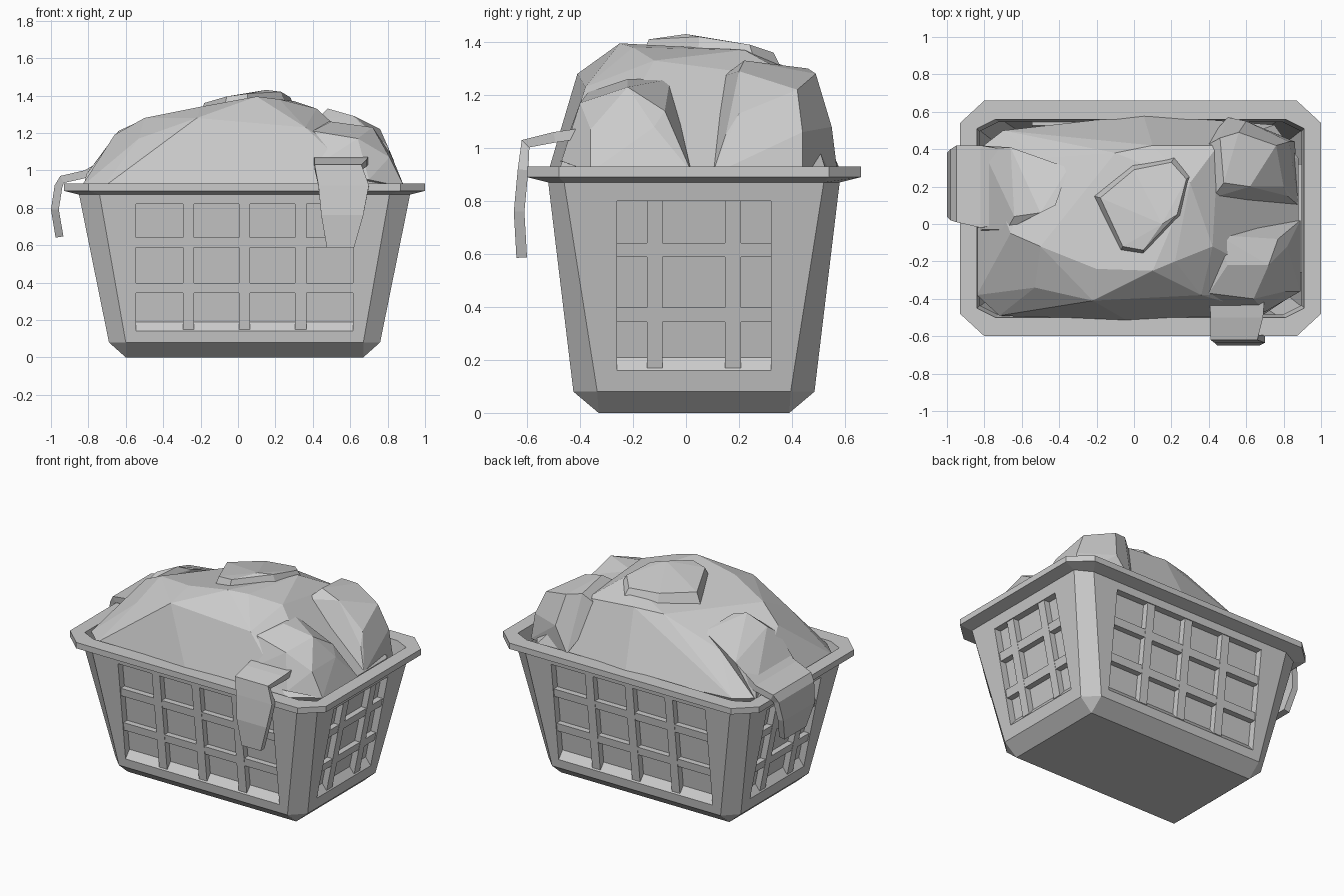
import bpy, bmesh, math
from mathutils import Vector

if "Cube" in bpy.data.objects:
    bpy.data.objects.remove(bpy.data.objects["Cube"])

CX, CY = 0.035, 0.03          # basket centre
DEPTH = 0.048                 # window recess


def finish(name, bm):
    bmesh.ops.remove_doubles(bm, verts=bm.verts, dist=0.0005)
    bmesh.ops.recalc_face_normals(bm, faces=bm.faces)
    me = bpy.data.meshes.new(name)
    bm.to_mesh(me)
    bm.free()
    ob = bpy.data.objects.new(name, me)
    bpy.context.collection.objects.link(ob)
    return ob


def face(bm, pts):
    return bm.faces.new([bm.verts.new(p) for p in pts])


def octagon(X, Y, fx, fy, z):
    q = [(fx, -Y), (X, -fy), (X, fy), (fx, Y), (-fx, Y), (-X, fy), (-X, -fy), (-fx, -Y)]
    return [Vector((CX + x, CY + y, z)) for x, y in q]


def loft(bm, rings):
    for a, b in zip(rings, rings[1:]):
        n = len(a)
        for i in range(n):
            j = (i + 1) % n
            face(bm, [a[i], a[j], b[j], b[i]])


# Tapered wall: maps (across, height, depth into wall) to a point
Z0, Z1 = 0.08, 0.87


def wall(axis, s, u, z, d=0.0):
    t = (z - Z0) / (Z1 - Z0)
    if axis == 'y':
        return Vector((CX + u, CY + s * (0.455 + 0.095 * t - d), z))
    return Vector((CX + s * (0.725 + 0.16 * t - d), CY + u, z))


low = octagon(0.725, 0.455, 0.635, 0.365, Z0)
top = octagon(0.885, 0.55, 0.775, 0.49, Z1)

# Basket body: corners, bevelled foot, walls with recessed windows
bm = bmesh.new()
for i in (0, 2, 4, 6):
    face(bm, [low[i], low[i + 1], top[i + 1], top[i]])
foot = [Vector((CX + sx * 0.635, CY + sy * 0.36, 0))
        for sx, sy in ((1, -1), (1, 1), (-1, 1), (-1, -1))]
face(bm, foot)
for k in range(4):
    a, b = low[2 * k], low[2 * k + 1]
    face(bm, [a, b, foot[k]])
    face(bm, [b, low[(2 * k + 2) % 8], foot[(k + 1) % 4], foot[k]])

SIDES = [('y', -1), ('y', 1), ('x', -1), ('x', 1)]
WINDOW = {'y': (0.58, 0.14, 0.82, 0.635, 0.775), 'x': (0.29, 0.16, 0.80, 0.365, 0.49)}
for axis, s in SIDES:
    w, za, zb, f0, f1 = WINDOW[axis]
    outer = [wall(axis, s, u, z) for u, z in ((-f0, Z0), (f0, Z0), (f1, Z1), (-f1, Z1))]
    hole = [wall(axis, s, u, z) for u, z in ((-w, za), (w, za), (w, zb), (-w, zb))]
    back = [wall(axis, s, u, z, DEPTH) for u, z in
            ((-w, za + 0.05), (w, za + 0.05), (w, zb), (-w, zb))]
    loft(bm, [outer, hole, back])
    face(bm, back)
finish("basket_body", bm)

# Lattice bars set in the windows
bm = bmesh.new()


def bar(axis, s, u0, u1, za, zb, d):
    ring = ((u0, za), (u1, za), (u1, zb), (u0, zb))
    front = [wall(axis, s, u, z, d) for u, z in ring]
    rear = [wall(axis, s, u, z, DEPTH + 0.003) for u, z in ring]
    loft(bm, [rear, front])
    face(bm, front)
    face(bm, rear)


for axis, s in SIDES:
    w, za, zb = WINDOW[axis][:3]
    for u in ((-0.3, 0, 0.3) if axis == 'y' else (-0.148, 0.148)):
        bar(axis, s, u - 0.03, u + 0.03, za + 0.01, zb, 0.006)
    for z in (0.37, 0.615):
        bar(axis, s, -w, w, z - 0.027, z + 0.027, 0.008)
finish("lattice_bars", bm)

# Rim with chamfered corners and inner lip
bm = bmesh.new()
loft(bm, [top, octagon(0.965, 0.63, 0.835, 0.51, 0.89),
          octagon(0.965, 0.63, 0.835, 0.51, 0.93),
          octagon(0.875, 0.53, 0.775, 0.48, 0.93),
          octagon(0.86, 0.515, 0.76, 0.465, 0.83)])
finish("basket_rim", bm)


# Faceted cloth lumps
def lump(name, pts):
    bm = bmesh.new()
    for p in pts:
        bm.verts.new(p)
    r = bmesh.ops.convex_hull(bm, input=bm.verts)
    junk = [v for v in set(r["geom_interior"] + r["geom_unused"])
            if isinstance(v, bmesh.types.BMVert)]
    bmesh.ops.delete(bm, geom=junk, context='VERTS')
    bmesh.ops.dissolve_limit(bm, angle_limit=math.radians(5), verts=bm.verts, edges=bm.edges)
    return finish(name, bm)


base = [(-0.84, -0.38), (-0.72, -0.49), (-0.03, -0.52), (0.7, -0.48), (0.88, -0.36),
        (0.88, 0.35), (0.75, 0.53), (0.05, 0.585), (-0.7, 0.5), (-0.83, 0.4)]
lump("laundry_heap", [(x, y, 0.91) for x, y in base]
     + [(x * 0.96, y * 0.93, 0.83) for x, y in base]
     + [(-0.66, -0.05, 1.19), (-0.5, -0.12, 1.28), (-0.53, -0.34, 1.17),
        (-0.22, -0.41, 1.28), (0.36, -0.38, 1.23), (-0.2, 0.05, 1.32),
        (-0.2, -0.24, 1.34), (0.1, -0.25, 1.395), (0.22, -0.2, 1.38),
        (0.42, -0.12, 1.33), (0.3, 0.22, 1.37), (0.1, 0.42, 1.29),
        (-0.1, 0.38, 1.28), (-0.5, 0.35, 1.13), (0.45, 0.42, 1.26)])
crown = [(-0.18, 0.14, 1.36), (-0.06, -0.12, 1.395), (0.05, -0.14, 1.41),
         (0.15, 0.0, 1.43), (0.23, 0.05, 1.42), (0.28, 0.24, 1.39),
         (0.2, 0.33, 1.36), (0.0, 0.29, 1.36)]
lump("crown_fold", crown + [(0.05 + (x - 0.05) * 1.2, 0.08 + (y - 0.08) * 1.2, z - 0.1)
                            for x, y, z in crown])
lump("back_right_fold", [(0.46, 0.46, 1.30), (0.56, 0.49, 1.28), (0.48, 0.22, 1.33),
                         (0.62, 0.2, 1.29), (0.76, 0.42, 1.22), (0.8, 0.2, 1.13),
                         (0.83, 0.44, 1.06), (0.6, 0.55, 1.08), (0.82, 0.15, 1.05),
                         (0.35, 0.4, 1.2), (0.86, 0.44, 0.88), (0.5, 0.57, 0.92),
                         (0.88, 0.1, 0.9), (0.42, 0.14, 1.27)])
lump("front_right_fold", [(0.4, -0.37, 1.21), (0.64, -0.4, 1.17), (0.5, -0.22, 1.26),
                          (0.72, -0.22, 1.23), (0.77, -0.08, 1.14), (0.45, -0.06, 1.26),
                          (0.89, -0.36, 0.91), (0.89, 0.02, 0.91), (0.3, -0.48, 0.95),
                          (0.81, -0.36, 1.07), (0.7, -0.47, 0.95), (0.82, -0.12, 1.08)])
lump("left_fold", [(-0.81, -0.03, 0.98), (-0.81, 0.4, 0.98), (-0.66, 0.41, 1.11),
                   (-0.64, 0.04, 1.21), (-0.5, 0.06, 1.275), (-0.42, 0.1, 1.26),
                   (-0.35, 0.3, 1.2), (-0.5, 0.2, 1.0), (-0.68, -0.03, 1.15),
                   (-0.82, 0.42, 0.9), (-0.83, -0.04, 0.9)])


# Cloth ends draped over the rim: rows of (outward position, height, low side, high side)
def drape(name, axis, thick, rows):
    bm = bmesh.new()

    def pt(a, z, u):
        return Vector((a, u, z)) if axis == 'x' else Vector((u, a, z))

    rings = []
    for i, (a, z, lo, hi) in enumerate(rows):
        p, q = rows[max(i - 1, 0)], rows[min(i + 1, len(rows) - 1)]
        da, dz = q[0] - p[0], q[1] - p[1]
        k = thick / math.hypot(da, dz)
        ia, iz = a - dz * k, z + da * k      # inner side of the cloth
        rings.append([pt(a, z, lo), pt(a, z, hi), pt(ia, iz, hi), pt(ia, iz, lo)])
    loft(bm, rings)
    face(bm, rings[0])
    face(bm, rings[-1])
    finish(name, bm)


drape("left_drape", 'x', 0.042, [(-0.7, 1.07, 0.0, 0.4), (-0.82, 1.0, -0.02, 0.42),
                                 (-0.95, 0.97, 0.01, 0.42), (-0.98, 0.92, 0.02, 0.40),
                                 (-1.0, 0.79, 0.04, 0.38), (-0.975, 0.64, 0.1, 0.33)])
drape("front_drape", 'y', 0.04, [(-0.36, 1.08, 0.40, 0.70), (-0.5, 1.06, 0.41, 0.69),
                                 (-0.62, 1.03, 0.41, 0.66), (-0.635, 0.92, 0.43, 0.70),
                                 (-0.65, 0.76, 0.445, 0.67), (-0.64, 0.585, 0.475, 0.62)])
